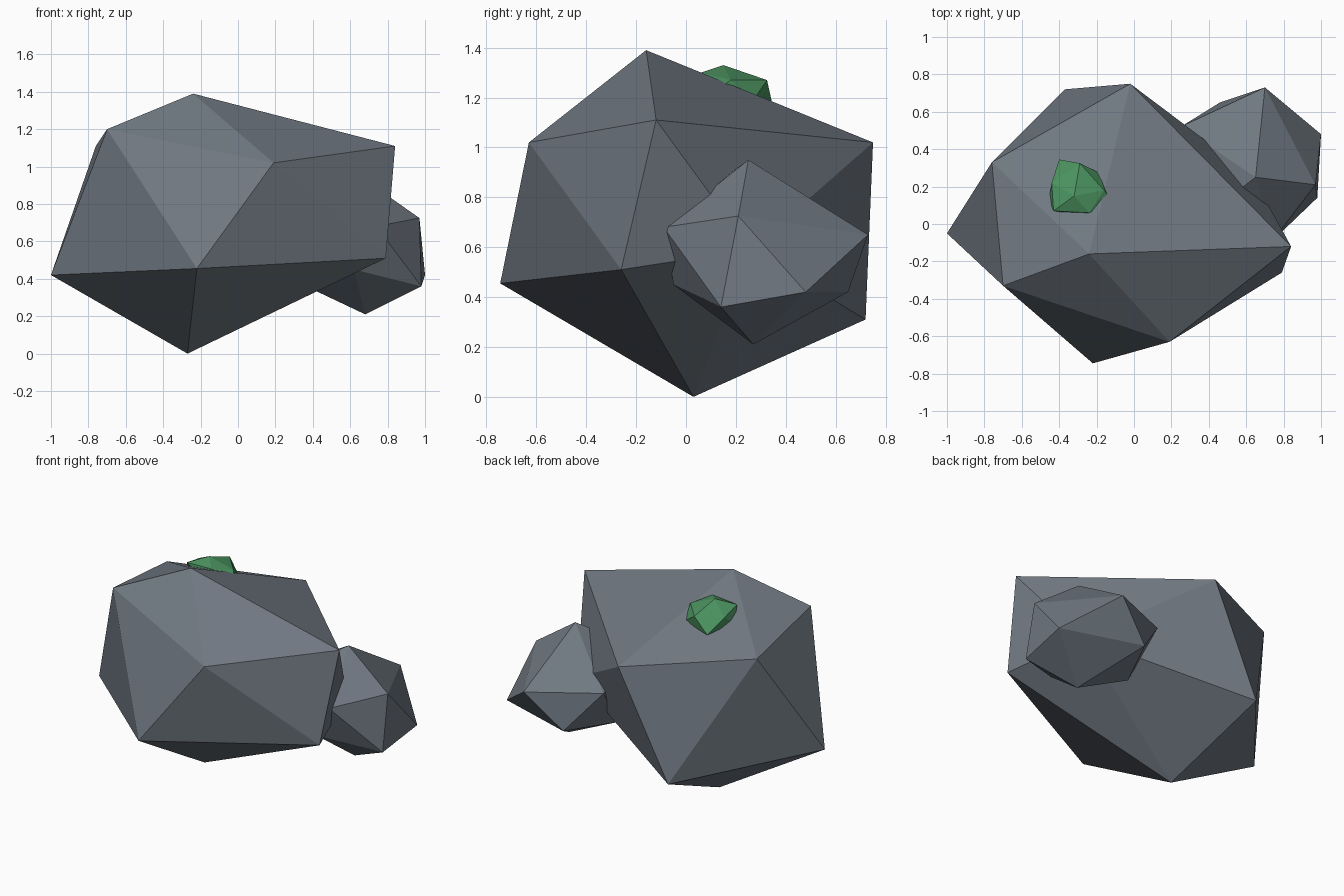
import bpy, bmesh


def material(name, rgb):
    m = bpy.data.materials.new(name)
    m.diffuse_color = (*rgb, 1)
    return m


def chunk(name, top, upper, lower, bottom, mat):
    """Irregular 20-sided stone: two rings of five (lower[i] lies between
    upper[i] and upper[i+1], counter-clockwise) closed by a top and a bottom point."""
    bm = bmesh.new()
    t, b = bm.verts.new(top), bm.verts.new(bottom)
    u = [bm.verts.new(p) for p in upper]
    l = [bm.verts.new(p) for p in lower]
    for i in range(5):
        j = (i + 1) % 5
        bm.faces.new((t, u[i], u[j]))
        bm.faces.new((u[i], l[i], u[j]))
        bm.faces.new((l[i], l[j], u[j]))
        bm.faces.new((b, l[j], l[i]))
    bmesh.ops.recalc_face_normals(bm, faces=bm.faces)
    me = bpy.data.meshes.new(name)
    bm.to_mesh(me)
    bm.free()
    me.materials.append(mat)
    ob = bpy.data.objects.new(name, me)
    bpy.context.collection.objects.link(ob)
    return ob


stone = material("slate grey", (0.16, 0.187, 0.22))
moss = material("moss green", (0.07, 0.29, 0.115))

# Main boulder
chunk("large_rock", (-0.24, -0.16, 1.39),
      [(0.19, -0.63, 1.02), (0.84, -0.12, 1.11), (-0.02, 0.75, 1.02),
       (-0.76, 0.33, 1.11), (-0.70, -0.33, 1.20)],
      [(0.79, -0.26, 0.51), (0.63, 0.26, 0.59), (-0.37, 0.72, 0.31),
       (-1.0, -0.05, 0.42), (-0.22, -0.745, 0.455)],
      (-0.27, 0.03, 0.0), stone)

# Smaller stone embedded in the back right side
chunk("small_rock", (0.65, 0.25, 0.95),
      [(0.97, 0.21, 0.725), (0.70, 0.73, 0.65), (0.25, 0.52, 0.68),
       (0.35, 0.02, 0.78), (0.74, -0.09, 0.68)],
      [(1.0, 0.48, 0.42), (0.46, 0.65, 0.42), (0.30, 0.30, 0.39),
       (0.62, -0.05, 0.45), (0.98, 0.14, 0.36)],
      (0.68, 0.27, 0.21), stone)

# Moss clump on top
chunk("moss_clump", (-0.32, 0.15, 1.33),
      [(-0.16, 0.18, 1.27), (-0.29, 0.325, 1.27), (-0.44, 0.22, 1.26),
       (-0.43, 0.07, 1.29), (-0.24, 0.06, 1.30)],
      [(-0.18, 0.27, 1.19), (-0.40, 0.345, 1.18), (-0.455, 0.13, 1.20),
       (-0.29, 0.05, 1.22), (-0.11, 0.12, 1.23)],
      (-0.30, 0.20, 1.12), moss)
